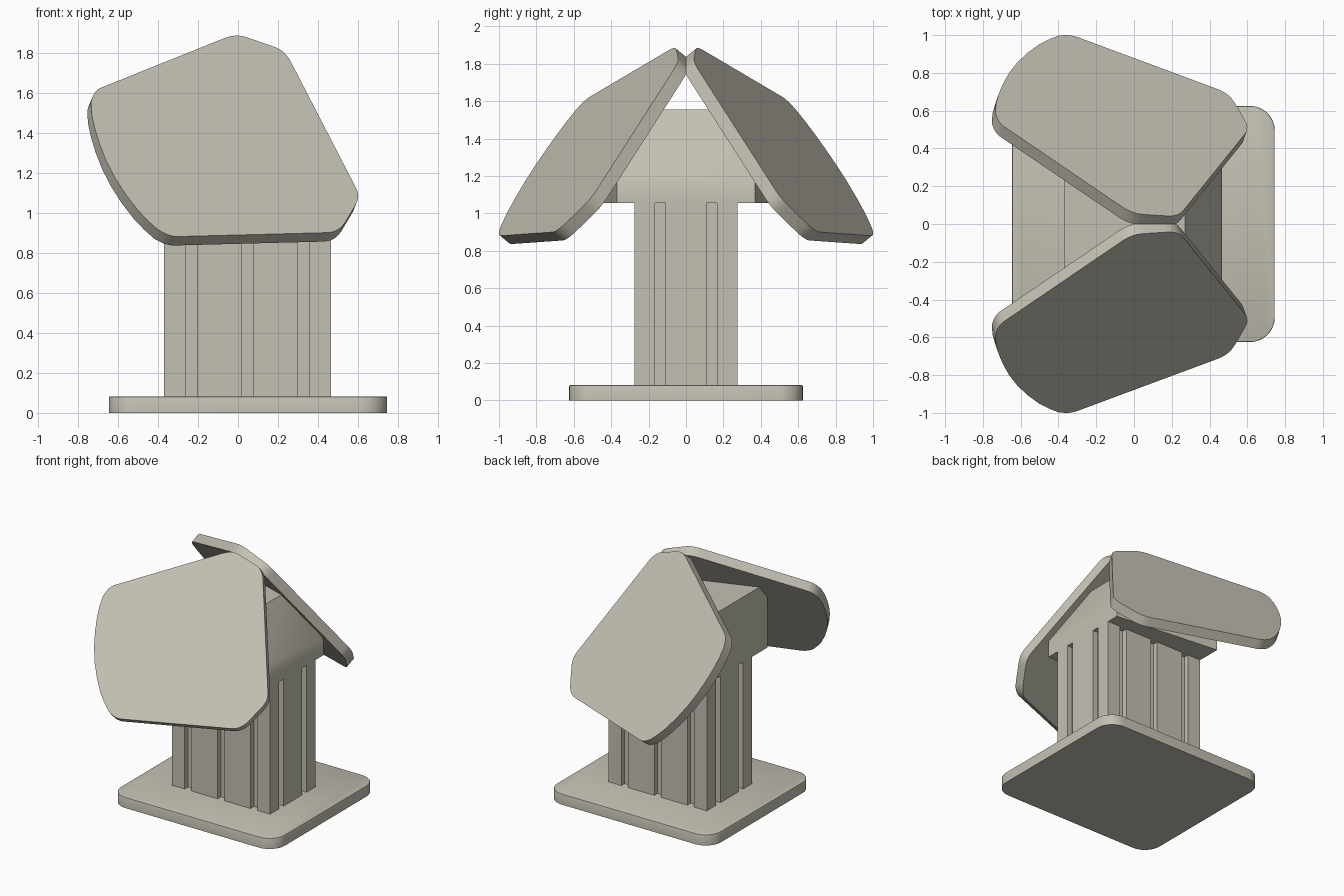
import bpy, bmesh, math
from mathutils import Vector

if "Cube" in bpy.data.objects:
    bpy.data.objects.remove(bpy.data.objects["Cube"])

stone = bpy.data.materials.new("warm_grey")
stone.diffuse_color = (0.55, 0.53, 0.45, 1)
stone.use_nodes = True
stone.node_tree.nodes["Principled BSDF"].inputs["Base Color"].default_value = stone.diffuse_color


def finish(name, bm):
    bmesh.ops.recalc_face_normals(bm, faces=bm.faces[:])
    me = bpy.data.meshes.new(name)
    bm.to_mesh(me)
    bm.free()
    me.materials.append(stone)
    ob = bpy.data.objects.new(name, me)
    bpy.context.collection.objects.link(ob)
    bpy.ops.object.select_all(action='DESELECT')
    ob.select_set(True)
    bpy.context.view_layer.objects.active = ob
    bpy.ops.object.shade_smooth_by_angle(angle=math.radians(30))
    return ob


def prism(points, offset):
    """Extrude a flat outline along an offset vector."""
    bm = bmesh.new()
    face = bm.faces.new([bm.verts.new(p) for p in points])
    ext = bmesh.ops.extrude_face_region(bm, geom=[face], use_keep_orig=True)
    verts = [g for g in ext["geom"] if isinstance(g, bmesh.types.BMVert)]
    bmesh.ops.translate(bm, verts=verts, vec=offset)
    return bm


def rounded(corners, steps=6):
    """Replace each (a, b, cut) corner with a short curve."""
    out = []
    for i, (a, b, cut) in enumerate(corners):
        p = Vector((a, b))
        if cut == 0:
            out.append(p)
            continue
        q = Vector(corners[i - 1][:2])
        r = Vector(corners[(i + 1) % len(corners)][:2])
        s = p + (q - p).normalized() * cut
        e = p + (r - p).normalized() * cut
        for k in range(steps + 1):
            t = k / steps
            out.append(s * (1 - t) ** 2 + p * 2 * t * (1 - t) + e * t * t)
    return out


CX = 0.048  # centre of the column and base

# Base slab with rounded corners and a softened top rim
outline = []
for sx, sy, start in ((1, 1, 0), (-1, 1, 90), (-1, -1, 180), (1, -1, 270)):
    for k in range(9):
        a = math.radians(start + k * 90 / 8)
        outline.append((0.05 + sx * 0.565 + 0.13 * math.cos(a),
                        sy * 0.495 + 0.13 * math.sin(a), 0))
bm = prism(outline, (0, 0, 0.082))
rim = [e for e in bm.edges if all(v.co.z > 0.08 for v in e.verts)]
bmesh.ops.bevel(bm, geom=rim, offset=0.006, segments=2, profile=0.5, affect='EDGES')
finish("base", bm)

# Column with vertical grooves on all four sides
HX, HY, GW, GD = 0.417, 0.275, 0.028, 0.04


def grooved(half, depth, centres):
    """Points along one side, left to right, with notches cut inward."""
    pts = [(-half, -depth)]
    for c in centres:
        pts += [(c - GW, -depth), (c - GW, -depth + GD),
                (c + GW, -depth + GD), (c + GW, -depth)]
    return pts


plan = []
for turn in range(4):
    side = (grooved(HX, HY, (-0.28, 0, 0.28)) if turn % 2 == 0
            else grooved(HY, HX, (-0.138, 0.138)))
    for x, y in side:
        for _ in range(turn):
            x, y = -y, x
        plan.append((x + CX, y, 0.07))
finish("column", prism(plan, (0, 0, 0.99)))

# Plane of the front panel: y = A + B*x + C*z
A, B, C = -1.609, 0.35, 0.822
normal = Vector((B, -1, C)).normalized()
THICK = 0.073

# Head block: tapers towards +x, sloped end, top trimmed by the panels
profile = [(-0.37, 1.055), (0.465, 1.055), (0.465, 1.175), (0.27, 1.555), (-0.37, 1.555)]
bm = prism([(x, -1, z) for x, z in profile], (0, 2, 0))
for v in bm.verts:
    v.co.y *= 0.37 + (0.465 - v.co.x) * 0.105
for s in (1, -1):
    n = Vector((normal.x, s * normal.y, normal.z))
    point = Vector((0, s * A, 0)) - n * THICK * 0.8
    cut = bmesh.ops.bisect_plane(bm, geom=bm.verts[:] + bm.edges[:] + bm.faces[:],
                                 plane_co=point, plane_no=n, clear_outer=True)
    edges = [g for g in cut["geom_cut"] if isinstance(g, bmesh.types.BMEdge)]
    bmesh.ops.holes_fill(bm, edges=edges)
finish("head_block", bm)

# Two tilted panels, mirrored front to back
corners = [(-0.715, 1.612, 0.035), (-0.01, 1.895, 0.06), (0.235, 1.81, 0.06),
           (0.612, 1.08, 0.05), (0.505, 0.902, 0.06), (-0.335, 0.88, 0.04),
           (-0.40, 0.915, 0), (-0.45, 0.96, 0), (-0.50, 1.012, 0), (-0.56, 1.09, 0),
           (-0.615, 1.175, 0), (-0.66, 1.263, 0), (-0.692, 1.345, 0),
           (-0.715, 1.42, 0), (-0.73, 1.49, 0), (-0.734, 1.555, 0)]
shape = rounded(corners)
for s, name in ((1, "front_panel"), (-1, "back_panel")):
    pts = [(p.x, s * (A + B * p.x + C * p.y), p.y) for p in shape]
    inward = Vector((-normal.x, -s * normal.y, -normal.z)) * THICK
    finish(name, prism(pts, inward))
